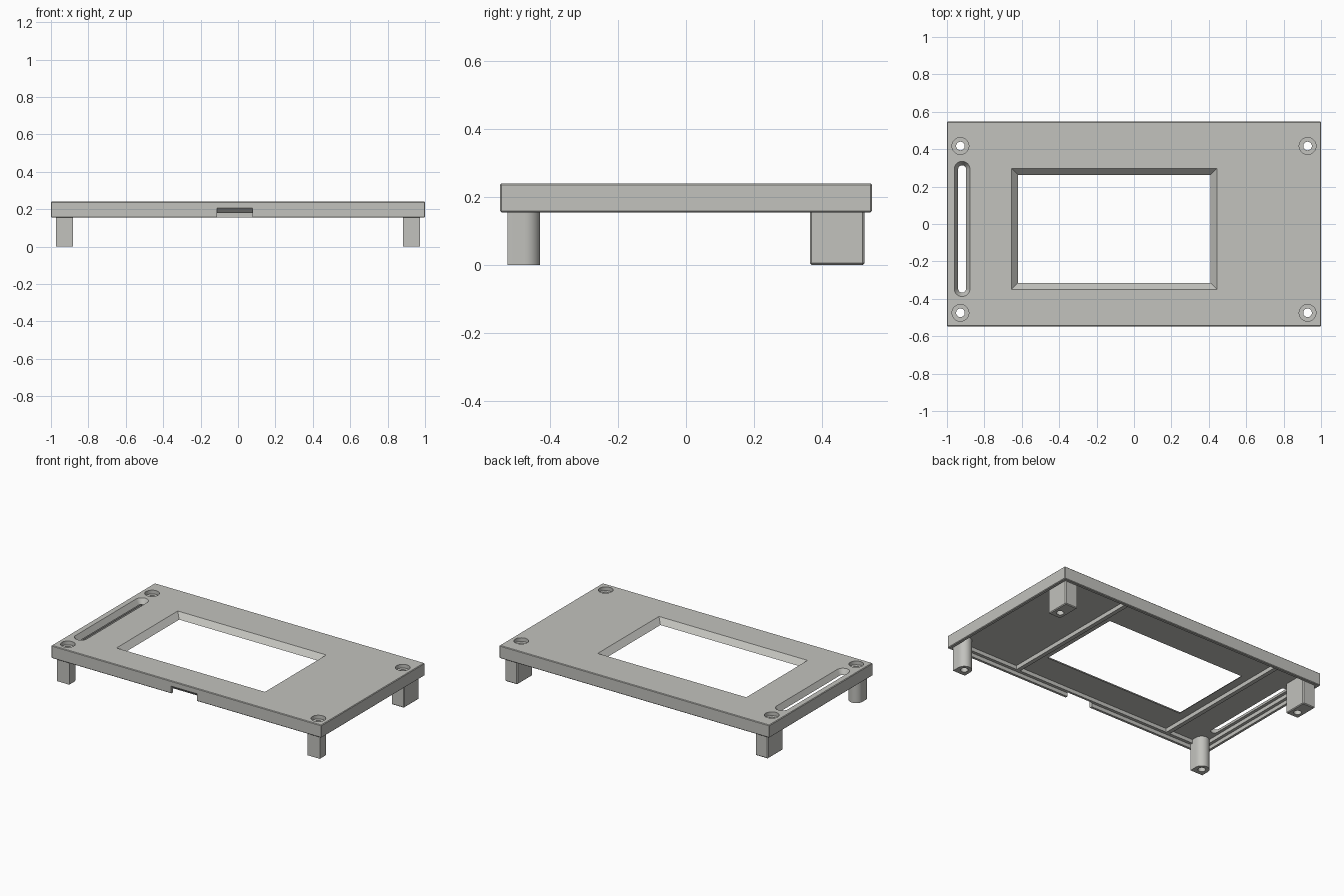
import bpy, bmesh, math

if "Cube" in bpy.data.objects:
    bpy.data.objects.remove(bpy.data.objects["Cube"])

grey = bpy.data.materials.new("warm_grey")
grey.diffuse_color = (0.54, 0.54, 0.51, 1)
grey.use_nodes = True
grey.node_tree.nodes["Principled BSDF"].inputs["Base Color"].default_value = grey.diffuse_color


def loft(name, layers):
    """Closed solid through matching loops of 3D points."""
    bm = bmesh.new()
    rings = [[bm.verts.new(p) for p in ring] for ring in layers]
    n = len(rings[0])
    for a, b in zip(rings, rings[1:]):
        for i in range(n):
            j = (i + 1) % n
            bm.faces.new((a[i], a[j], b[j], b[i]))
    bm.faces.new(rings[0][::-1])
    bm.faces.new(rings[-1])
    bmesh.ops.recalc_face_normals(bm, faces=bm.faces)
    me = bpy.data.meshes.new(name)
    bm.to_mesh(me)
    bm.free()
    me.materials.append(grey)
    ob = bpy.data.objects.new(name, me)
    bpy.context.collection.objects.link(ob)
    return ob


def at(z, pts):
    return [(x, y, z) for x, y in pts]


def rect(x0, x1, y0, y1, g=0.0):
    return [(x0 - g, y0 - g), (x1 + g, y0 - g), (x1 + g, y1 + g), (x0 - g, y1 + g)]


def arc(cx, cy, r, a0, a1, n):
    return [(cx + r * math.cos(math.radians(a0 + (a1 - a0) * i / n)),
             cy + r * math.sin(math.radians(a0 + (a1 - a0) * i / n))) for i in range(n + 1)]


def slot(cx, y0, y1, r):
    return arc(cx, y1, r, 0, 180, 16) + arc(cx, y0, r, 180, 360, 16)


def box(name, x0, x1, y0, y1, z0, z1):
    r = rect(x0, x1, y0, y1)
    return loft(name, [at(z0, r), at(z1, r)])


def cylinder(name, x, y, r, z0, z1):
    c = arc(x, y, r, 0, 360, 32)[:-1]
    return loft(name, [at(z0, c), at(z1, c)])


def apply(ob, mod):
    bpy.context.view_layer.objects.active = ob
    bpy.ops.object.modifier_apply(modifier=mod.name)


def soften(ob, width):
    m = ob.modifiers.new("edge", 'BEVEL')
    m.width, m.segments, m.limit_method = width, 1, 'ANGLE'
    m.angle_limit = math.radians(50)
    apply(ob, m)


def cut(ob, cutter):
    m = ob.modifiers.new("cut", 'BOOLEAN')
    m.operation, m.solver, m.object = 'DIFFERENCE', 'EXACT', cutter
    apply(ob, m)
    bpy.data.objects.remove(cutter)


def finish(ob):
    bpy.ops.object.select_all(action='DESELECT')
    ob.select_set(True)
    bpy.context.view_layer.objects.active = ob
    bpy.ops.object.shade_smooth_by_angle(angle=math.radians(30))


X, Y, TOP, RIM, UNDER = 1.0, 0.547, 0.24, 0.155, 0.205
holes = [(sx * 0.928, y) for sx in (-1, 1) for y in (-0.475, 0.417)]

# cover plate with a stepped hollow underside
cover = box("cover_plate", -X, X, -Y, Y, RIM, TOP)
soften(cover, 0.004)
cut(cover, box("lower_hollow", -X + .02, X - .02, -Y + .02, Y - .02, 0.1, 0.18))
cut(cover, box("upper_hollow", -X + .04, X - .04, -Y + .04, Y - .04, 0.17, UNDER))

# display window with sloping sides
win = (-0.655, 0.445, -0.35, 0.298)
cut(cover, loft("window", [at(z, rect(*win, z - TOP)) for z in (0.19, 0.26)]))

# tapered long slot at the left
slope = 0.021 / 0.035
cut(cover, loft("slot", [at(z, slot(-0.919, -0.346, 0.293, 0.042 + (z - TOP) * slope))
                         for z in (0.195, 0.25)]))

# connector notch in the front rim with a sloped roof
notch = [(-0.562, 0.1), (-0.562, 0.22), (-0.522, 0.18), (-0.515, 0.173), (-0.515, 0.1)]
cut(cover, loft("notch", [[(x, y, z) for y, z in notch] for x in (-0.112, 0.078)]))

# counterbored screw holes
for x, y in holes:
    cut(cover, cylinder("counterbore", x, y, 0.045, 0.215, 0.3))
    cut(cover, cylinder("screw_hole", x, y, 0.023, 0.1, 0.3))
finish(cover)

# legs: front ones rounded on the inner side, back ones rectangular
for x, y in holes:
    side = "left" if x < 0 else "right"
    w = 0.046
    if y < 0:
        pts = [(x - w, -0.525), (x + w, -0.525)] + arc(x, y, w, 0, 180, 16)
        leg = loft("front_leg_" + side, [at(0, pts), at(0.207, pts)])
    else:
        leg = box("back_leg_" + side, x - w, x + w, 0.365, 0.525, 0, 0.207)
        soften(leg, 0.005)
    cut(leg, cylinder("bore", x, y, 0.023, -0.1, 0.3))
    finish(leg)

# stiffening ribs beside the window
for name, x in (("rib_left", -0.69), ("rib_right", 0.48)):
    box(name, x - 0.014, x + 0.014, -0.508, 0.508, 0.178, 0.207)
